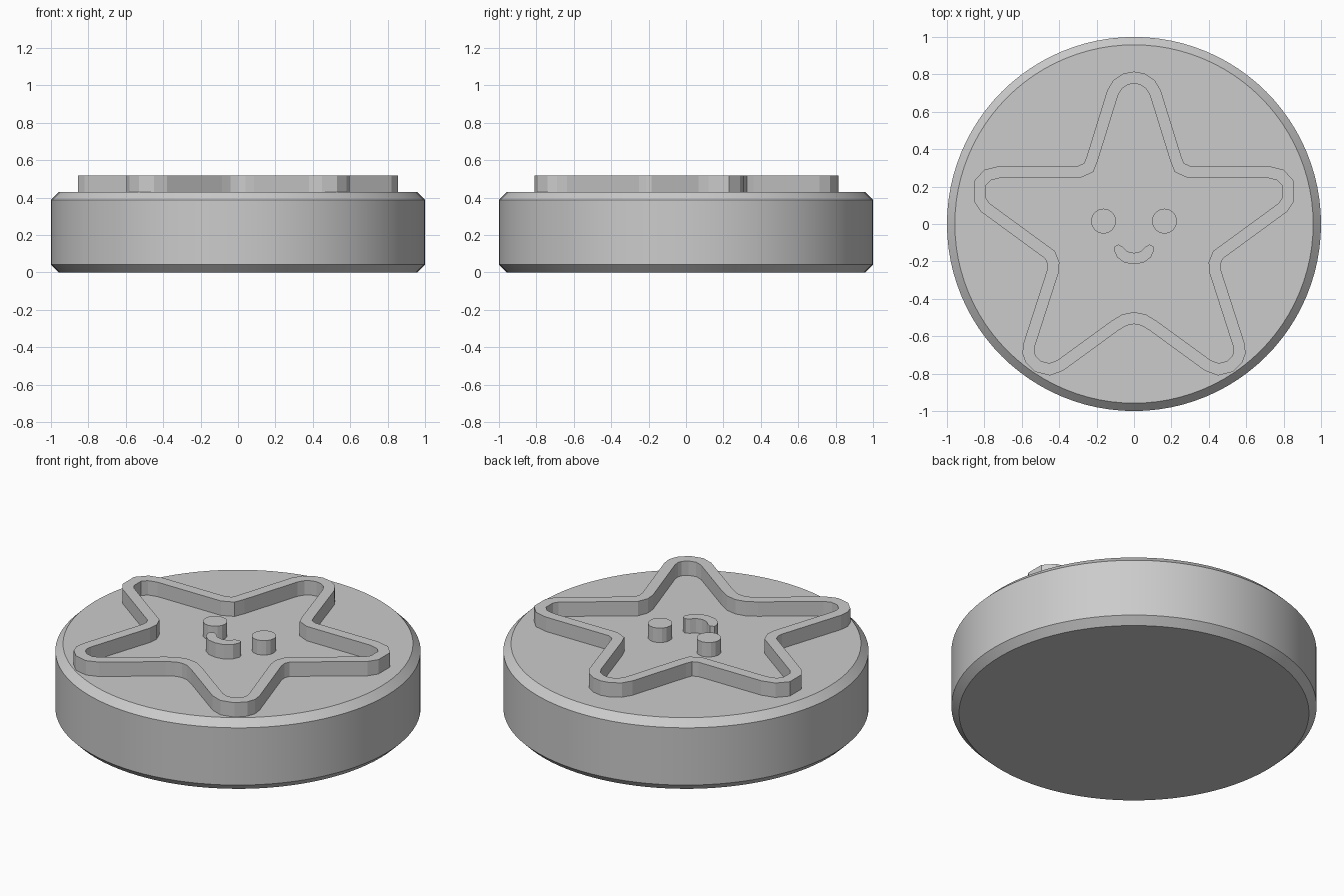
import bpy
import bmesh
from math import pi, radians
from mathutils import Vector

cube = bpy.data.objects.get("Cube")
if cube:
    bpy.data.objects.remove(cube, do_unlink=True)

TOP = 0.43        # top of the round base
RIDGE_TOP = 0.517  # top of the raised parts
SINK = 0.01       # how far raised parts reach into the base
WALL = 0.063      # thickness of the star wall

grey = bpy.data.materials.new("light_grey")
grey.use_nodes = True
COLOUR = (0.6, 0.6, 0.6, 1)
grey.diffuse_color = COLOUR
grey.node_tree.nodes["Principled BSDF"].inputs["Base Color"].default_value = COLOUR


def finish(name, bm):
    bmesh.ops.recalc_face_normals(bm, faces=bm.faces)
    mesh = bpy.data.meshes.new(name)
    bm.to_mesh(mesh)
    bm.free()
    mesh.materials.append(grey)
    obj = bpy.data.objects.new(name, mesh)
    bpy.context.collection.objects.link(obj)
    return obj


def mirrored(half):
    """Close a right-hand outline whose first and last points lie on x = 0."""
    return [Vector(p) for p in half] + [Vector((-x, y)) for x, y in half[-2:0:-1]]


def inset(points, distance):
    """Offset a clockwise outline inward, keeping an even wall."""
    result = []
    for i, p in enumerate(points):
        before = (p - points[i - 1]).normalized()
        after = (points[(i + 1) % len(points)] - p).normalized()
        n1, n2 = (Vector((d.y, -d.x)) for d in (before, after))
        result.append(p + (n1 + n2) * distance / (1 + n1.dot(n2)))
    return result


def extrude_up(bm):
    """Raise the flat faces in bm to the shared ridge height."""
    new = bmesh.ops.extrude_face_region(bm, geom=bm.faces[:])
    verts = [g for g in new["geom"] if isinstance(g, bmesh.types.BMVert)]
    bmesh.ops.translate(bm, verts=verts, vec=(0, 0, RIDGE_TOP - TOP + SINK))


def ring_verts(bm, points):
    return [bm.verts.new((p.x, p.y, TOP - SINK)) for p in points]


# Round base with a chamfered rim at top and bottom
bm = bmesh.new()
bmesh.ops.create_cone(bm, cap_ends=True, segments=96, radius1=1, radius2=1, depth=TOP)
bmesh.ops.translate(bm, verts=bm.verts, vec=(0, 0, TOP / 2))
rims = [e for e in bm.edges if abs(e.verts[0].co.z - e.verts[1].co.z) < 0.001]
bmesh.ops.bevel(bm, geom=rims, offset=0.042, segments=1, affect="EDGES")
base = finish("round_base", bm)
bpy.context.view_layer.objects.active = base
base.select_set(True)
bpy.ops.object.shade_smooth_by_angle(angle=radians(25))
base.select_set(False)

# Star-shaped raised wall
star_half = [
    (0, .815), (.055, .805), (.11, .77), (.143, .715),
    (.253, .36), (.267, .325), (.30, .31),
    (.72, .31), (.80, .29), (.855, .23), (.855, .12), (.82, .067),
    (.475, -.185), (.463, -.215), (.466, -.25),
    (.59, -.635), (.597, -.69), (.58, -.74), (.53, -.79), (.45, -.81), (.38, -.785),
    (.085, -.57), (.04, -.543), (0, -.535),
]
outline = mirrored(star_half)
bm = bmesh.new()
outer = ring_verts(bm, outline)
inner = ring_verts(bm, inset(outline, WALL))
for i in range(len(outer)):
    bm.faces.new((outer[i - 1], outer[i], inner[i], inner[i - 1]))
extrude_up(bm)
finish("star_wall", bm)

# Smiling mouth
mouth_half = [(0, -.155), (.035, -.147), (.06, -.122), (.083, -.11), (.105, -.12),
              (.107, -.14), (.09, -.178), (.05, -.207), (0, -.215)]
bm = bmesh.new()
bm.faces.new(ring_verts(bm, mirrored(mouth_half)))
extrude_up(bm)
finish("mouth", bm)

# Round eyes
for name, side in (("left_eye", 1), ("right_eye", -1)):
    bm = bmesh.new()
    bmesh.ops.create_circle(bm, cap_ends=True, segments=16, radius=0.067)
    bmesh.ops.translate(bm, verts=bm.verts, vec=(side * 0.163, 0.015, TOP - SINK))
    extrude_up(bm)
    finish(name, bm)
